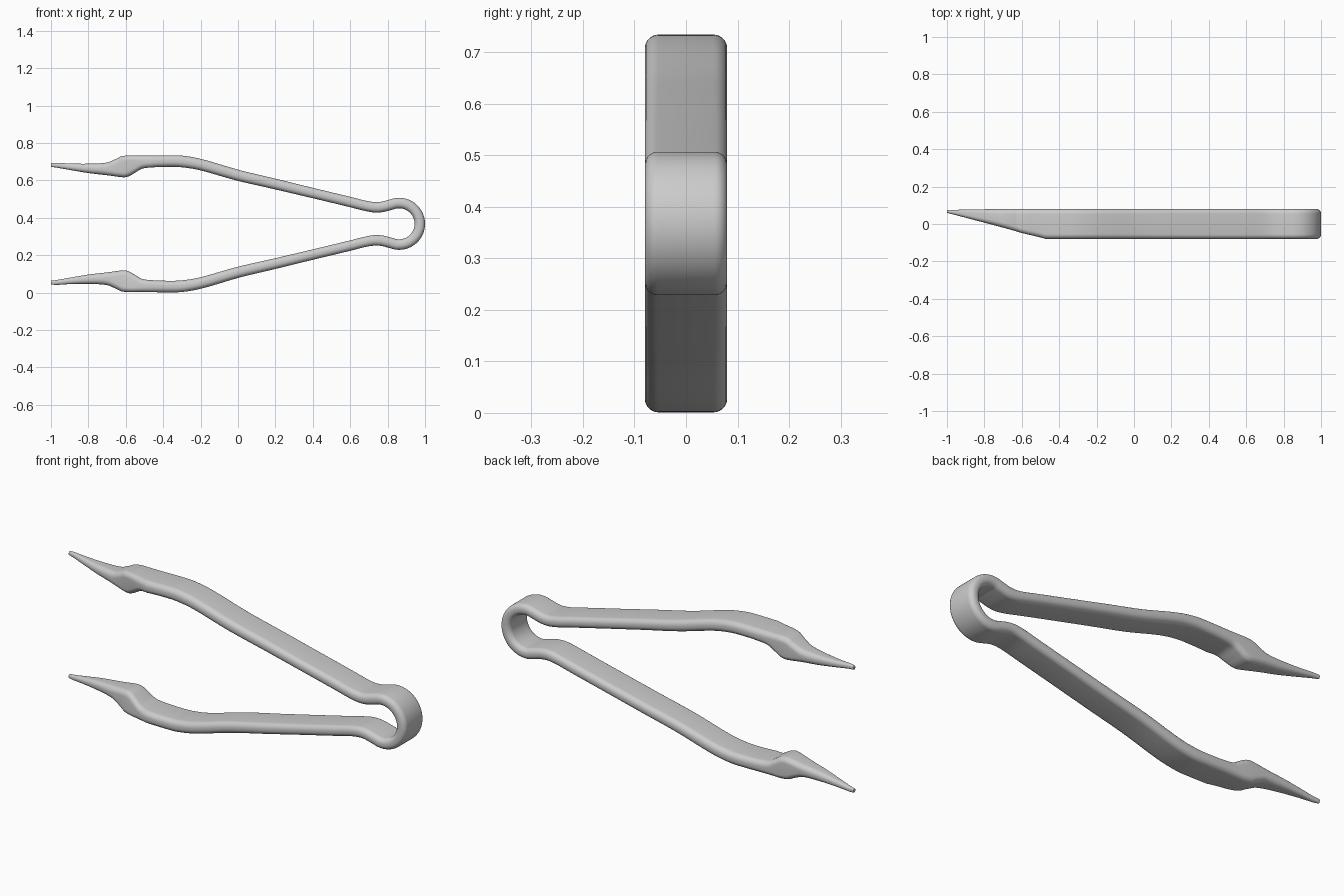
import bpy, bmesh, math
from mathutils import Vector

if "Cube" in bpy.data.objects:
    bpy.data.objects.remove(bpy.data.objects["Cube"])

MID_Z = 0.3675          # mirror height between the two arms
LOOP_X, LOOP_R, HALF_T = 0.861, 0.111, 0.028

# Upper arm side profile: x, centre z, half thickness
arm = [(-1.0, 0.682, 0.010), (-0.97, 0.681, 0.013), (-0.9, 0.673, 0.017), (-0.8, 0.664, 0.025),
       (-0.7, 0.661, 0.034), (-0.65, 0.666, 0.047), (-0.61, 0.673, 0.057),
       (-0.57, 0.685, 0.050), (-0.52, 0.697, 0.036), (-0.46, 0.701, 0.032),
       (-0.38, 0.703, 0.031), (-0.3, 0.701, 0.031), (-0.2, 0.684, 0.030),
       (0.0, 0.627, 0.029), (0.2, 0.580, 0.028), (0.4, 0.532, 0.027),
       (0.6, 0.484, 0.027), (0.68, 0.464, 0.027), (0.73, 0.456, 0.028),
       (0.77, 0.458, 0.028)]

# Spring loop: arc from the upper arm to its far end
arc = []
for deg in range(112, 0, -14):
    a = math.radians(deg)
    arc.append((LOOP_X + LOOP_R * math.cos(a), MID_Z + LOOP_R * math.sin(a), HALF_T))
half = arm + arc
full = half + [(LOOP_X + LOOP_R, MID_Z, HALF_T)] + [(x, 2 * MID_Z - z, t) for x, z, t in reversed(half)]


def smooth_path(points, steps):
    """Catmull-Rom resampling of the stations."""
    p = [Vector(q) for q in points]
    out = []
    for i in range(len(p) - 1):
        a, b, c, d = p[max(i - 1, 0)], p[i], p[i + 1], p[min(i + 2, len(p) - 1)]
        h = (c - b).length
        m1 = (c - a) * h / ((b - a).length + h) if i > 0 else c - b
        m2 = (d - b) * h / ((d - c).length + h) if i < len(p) - 2 else c - b
        for s in range(steps):
            t = s / steps
            out.append(b * (2*t**3 - 3*t**2 + 1) + m1 * (t**3 - 2*t**2 + t)
                       + c * (-2*t**3 + 3*t**2) + m2 * (t**3 - t**2))
    return out + [p[-1]]


def rounded_section(half_w, half_t, seg=7):
    """Rounded rectangle as (width, thickness) pairs."""
    r = min(0.027, half_w * 0.95, half_t * 0.9)
    pts = []
    for k, (sx, sy) in enumerate([(1, 1), (-1, 1), (-1, -1), (1, -1)]):
        for j in range(seg + 1):
            a = math.pi / 2 * (k + j / seg)
            pts.append((sx * (half_w - r) + r * math.cos(a),
                        sy * (half_t - r) + r * math.sin(a)))
    return pts


def strip_edges(x):
    """Front and back y limits; the jaws are cut to a slanted point."""
    f = min(max((x + 1.0) / 0.53, 0), 1)
    return 0.060 + (-0.08 - 0.060) * f, 0.075 + 0.005 * min(f * 2, 1)


# Sweep the strip along the whole path
path = smooth_path(full, 5)
bm = bmesh.new()
rings = []
for i, p in enumerate(path):
    a, b = path[max(i - 1, 0)], path[min(i + 1, len(path) - 1)]
    n = Vector((-(b.y - a.y), 0, b.x - a.x)).normalized()
    y0, y1 = strip_edges(p.x)
    rings.append([bm.verts.new(Vector((p.x, (y0 + y1) / 2 + w, p.y)) + n * t)
                  for w, t in rounded_section((y1 - y0) / 2, p.z)])
for r0, r1 in zip(rings, rings[1:]):
    for j in range(len(r0)):
        k = (j + 1) % len(r0)
        bm.faces.new((r0[j], r0[k], r1[k], r1[j]))
bm.faces.new(rings[0])
bm.faces.new(rings[-1])
bmesh.ops.recalc_face_normals(bm, faces=bm.faces)

mesh = bpy.data.meshes.new("tweezer_strip")
bm.to_mesh(mesh)
bm.free()
obj = bpy.data.objects.new("tweezer_strip", mesh)
bpy.context.collection.objects.link(obj)
bpy.context.view_layer.objects.active = obj
obj.select_set(True)
bpy.ops.object.shade_smooth_by_angle(angle=math.radians(50))
